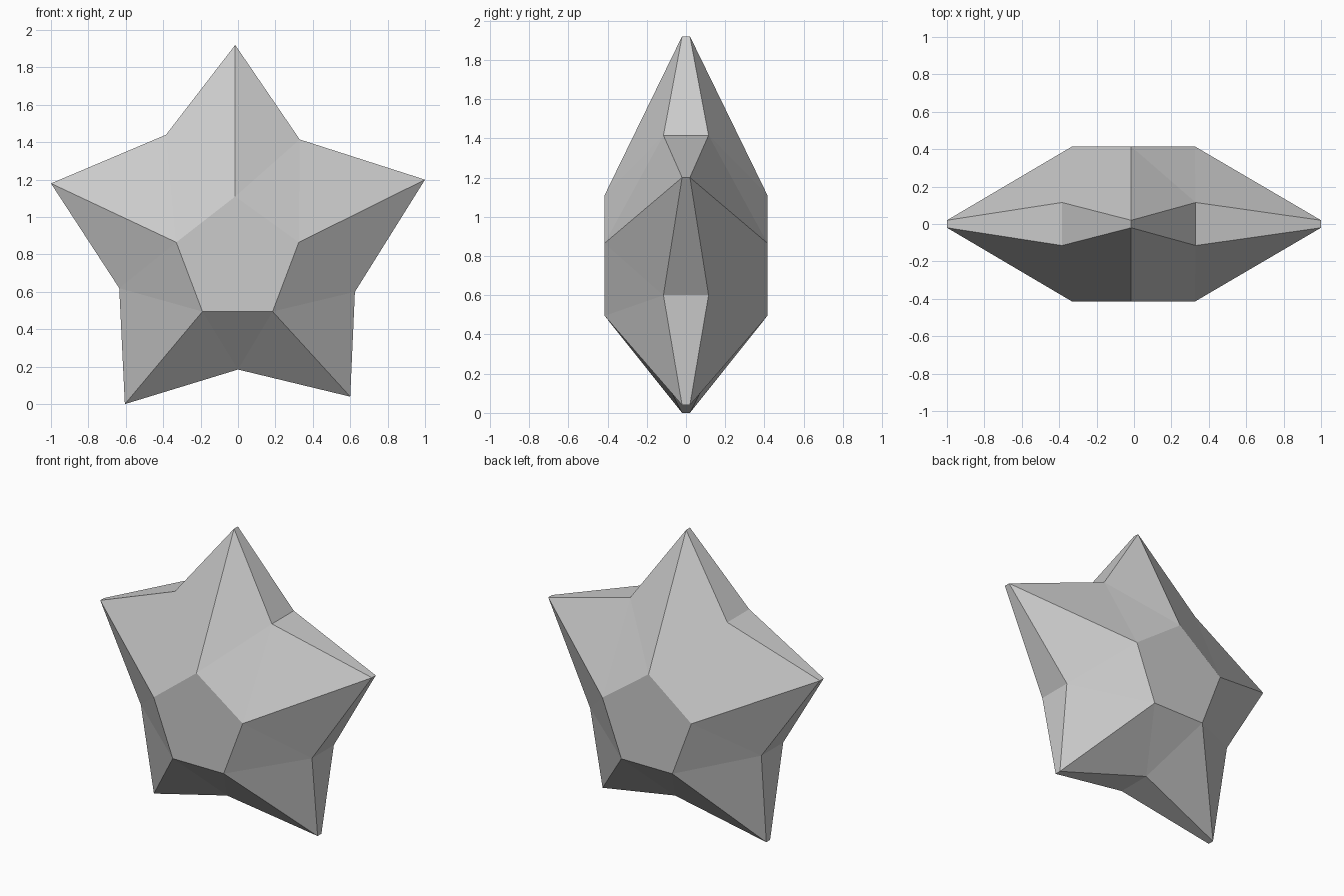
import bpy
import bmesh

cube = bpy.data.objects.get("Cube")
if cube:
    bpy.data.objects.remove(cube, do_unlink=True)

# Single flat colour
grey = bpy.data.materials.new("light grey")
grey.use_nodes = True
colour = (0.6, 0.6, 0.6, 1)
grey.diffuse_color = colour
grey.node_tree.nodes["Principled BSDF"].inputs["Base Color"].default_value = colour

# Slightly irregular star outline (x, z), clockwise from the top point
tips = [(-0.015, 1.92), (1, 1.2), (0.6, 0.04), (-0.605, 0), (-1, 1.18)]
notches = [(0.33, 1.415), (0.625, 0.6), (0, 0.185), (-0.635, 0.62), (-0.385, 1.44)]
core = [(-0.015, 1.11), (0.325, 0.865), (0.185, 0.495), (-0.19, 0.495), (-0.33, 0.865)]
TIP_Y, NOTCH_Y, CORE_Y = 0.02, 0.115, 0.415

bm = bmesh.new()


def ring(points, y):
    return [bm.verts.new((x, y, z)) for x, z in points]


# Front and back: a raised pentagon with facets running out to the points
sides = []
for s in (-1, 1):
    t, n, c = ring(tips, s * TIP_Y), ring(notches, s * NOTCH_Y), ring(core, s * CORE_Y)
    bm.faces.new(c)
    for i in range(5):
        j = (i + 1) % 5
        bm.faces.new((t[i], n[i], c[i]))
        bm.faces.new((c[i], n[i], c[j]))
        bm.faces.new((n[i], t[j], c[j]))
    sides.append((t, n))

# Narrow rim joining front and back
(ft, fn), (bt, bn) = sides
for i in range(5):
    j = (i + 1) % 5
    bm.faces.new((ft[i], fn[i], bn[i], bt[i]))
    bm.faces.new((fn[i], ft[j], bt[j], bn[i]))

bmesh.ops.recalc_face_normals(bm, faces=bm.faces[:])
mesh = bpy.data.meshes.new("faceted_star")
bm.to_mesh(mesh)
bm.free()
mesh.materials.append(grey)
star = bpy.data.objects.new("faceted_star", mesh)
bpy.context.collection.objects.link(star)
